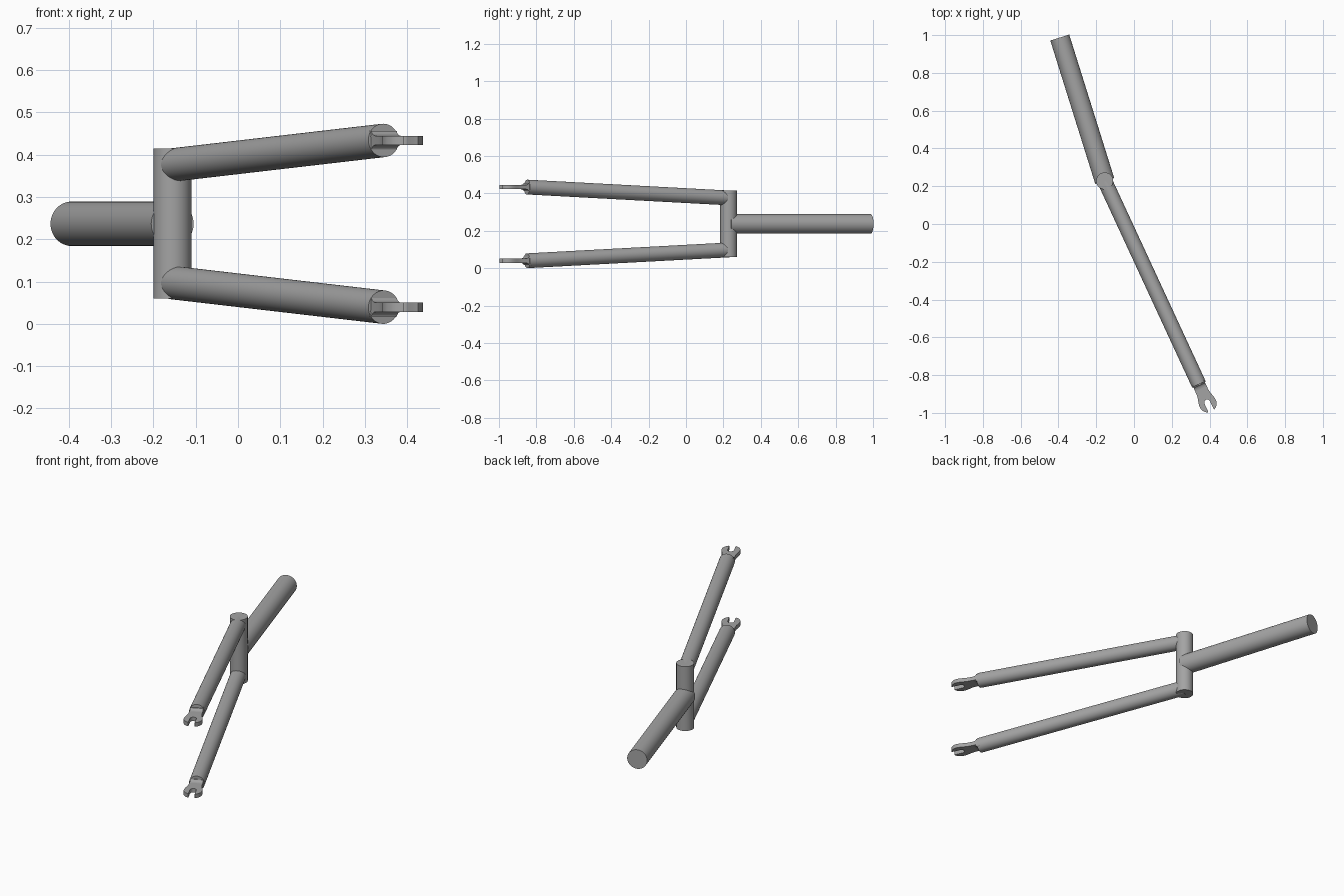
import bpy, bmesh, math
from mathutils import Vector, Matrix

if "Cube" in bpy.data.objects:
    bpy.data.objects.remove(bpy.data.objects["Cube"])

MID_Z = 0.2365                              # mirror height of the fork
CROWN = Vector((-0.155, 0.228, MID_Z))
BLADE_END = Vector((0.344, -0.85, 0.4335))

steel = bpy.data.materials.new("grey_steel")
steel.diffuse_color = (0.37, 0.37, 0.37, 1)
steel.use_nodes = True
steel.node_tree.nodes["Principled BSDF"].inputs["Base Color"].default_value = steel.diffuse_color


def finish(name, bm, smooth=True):
    bmesh.ops.recalc_face_normals(bm, faces=bm.faces)
    mesh = bpy.data.meshes.new(name)
    bm.to_mesh(mesh)
    bm.free()
    mesh.materials.append(steel)
    ob = bpy.data.objects.new(name, mesh)
    bpy.context.collection.objects.link(ob)
    if smooth:
        bpy.ops.object.select_all(action='DESELECT')
        ob.select_set(True)
        bpy.context.view_layer.objects.active = ob
        bpy.ops.object.shade_smooth_by_angle(angle=math.radians(30))
    return ob


def tube(name, a, b, radius):
    """Closed round bar from a to b."""
    a, b = Vector(a), Vector(b)
    d = b - a
    turn = d.to_track_quat('Z', 'Y').to_matrix().to_4x4()
    bm = bmesh.new()
    bmesh.ops.create_cone(bm, cap_ends=True, segments=64, radius1=radius,
                          radius2=radius, depth=d.length,
                          matrix=Matrix.Translation((a + b) / 2) @ turn)
    return finish(name, bm)


# Crown and steerer
tube("crown", (CROWN.x, CROWN.y, 0.06), (CROWN.x, CROWN.y, 0.415), 0.045)
tube("steerer", CROWN, (-0.393, 0.987, MID_Z), 0.0525)

# Dropout frame: u runs along the blade in plan, v across it
u_dir = Vector((BLADE_END.x - CROWN.x, BLADE_END.y - CROWN.y, 0)).normalized()
v_dir = Vector((-u_dir.y, u_dir.x, 0))

# Half outline of the open-ended dropout, from root to slot
half = [(-0.012, 0.033), (0.045, 0.034), (0.066, 0.037), (0.085, 0.043),
        (0.105, 0.0465), (0.122, 0.046), (0.137, 0.039), (0.148, 0.029),
        (0.154, 0.018), (0.150, 0.016)]
half += [(0.105 - 0.016 * math.sin(t), 0.016 * math.cos(t))
         for t in [math.pi / 2 * i / 6 for i in range(7)]]
outline = half + [(u, -v) for u, v in reversed(half[:-1])]

for side, s in (("upper", 1), ("lower", -1)):
    end = Vector((BLADE_END.x, BLADE_END.y, MID_Z + s * (BLADE_END.z - MID_Z)))

    def at(u, v, z):
        return end + u_dir * u + v_dir * v + Vector((0, 0, z))

    # Tapering blade leg
    tube(side + "_blade", (CROWN.x, CROWN.y, MID_Z + s * 0.139), end, 0.0395)

    # Slotted dropout plate
    bm = bmesh.new()
    face = bm.faces.new([bm.verts.new(at(u, v, -0.011)) for u, v in outline])
    ext = bmesh.ops.extrude_face_region(bm, geom=[face])
    top = [g for g in ext["geom"] if isinstance(g, bmesh.types.BMVert)]
    bmesh.ops.translate(bm, verts=top, vec=(0, 0, 0.022))
    finish(side + "_dropout", bm)

    # Filleted root joining plate and blade
    bm = bmesh.new()
    profile = [(-0.012, 0.022), (0.004, 0.022)]
    for i in range(1, 7):
        t = math.pi / 2 * i / 6
        profile.append((0.004 + 0.024 * (1 - math.cos(t)),
                        0.022 - 0.0112 * math.sin(t)))
    profile += [(u, -z) for u, z in reversed(profile)]
    face = bm.faces.new([bm.verts.new(at(u, -0.033, z)) for u, z in profile])
    ext = bmesh.ops.extrude_face_region(bm, geom=[face])
    far = [g for g in ext["geom"] if isinstance(g, bmesh.types.BMVert)]
    bmesh.ops.translate(bm, verts=far, vec=v_dir * 0.066)
    finish(side + "_dropout_root", bm)
